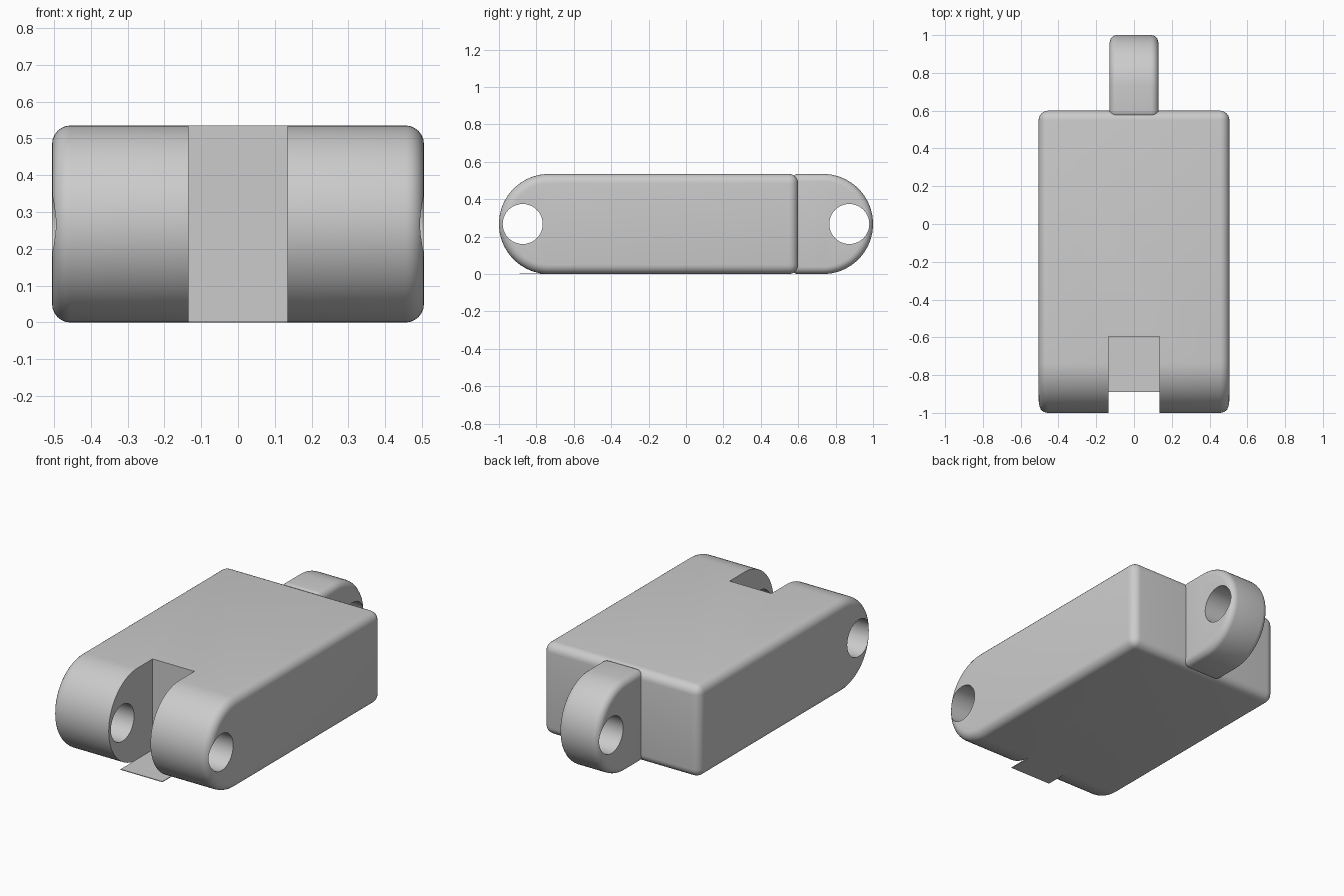
import bpy, bmesh
from math import pi, sin, cos, radians

cube = bpy.data.objects.get("Cube")
if cube:
    bpy.data.objects.remove(cube, do_unlink=True)

HEIGHT = 0.535
R = HEIGHT / 2          # radius of the rounded ends
PIN_Y = 0.873           # distance of the pin holes from the centre
PIN_R = 0.107
SLOT = 0.135            # half width of the front slot
SLOT_END = -0.595

grey = bpy.data.materials.new("plain_grey")
grey.use_nodes = True
colour = (0.6, 0.6, 0.6, 1)
grey.diffuse_color = colour
grey.node_tree.nodes["Principled BSDF"].inputs["Base Color"].default_value = colour


def prism(name, profile, half_width):
    """Extrude a (y, z) outline along x."""
    bm = bmesh.new()
    face = bm.faces.new([bm.verts.new((-half_width, y, z)) for y, z in profile])
    new = bmesh.ops.extrude_face_region(bm, geom=[face])["geom"]
    verts = [g for g in new if isinstance(g, bmesh.types.BMVert)]
    bmesh.ops.translate(bm, verts=verts, vec=(2 * half_width, 0, 0))
    bmesh.ops.recalc_face_normals(bm, faces=bm.faces)
    mesh = bpy.data.meshes.new(name)
    bm.to_mesh(mesh)
    bm.free()
    mesh.materials.append(grey)
    obj = bpy.data.objects.new(name, mesh)
    bpy.context.collection.objects.link(obj)
    return obj


def arc(y, z, radius, start, end, steps):
    angles = [start + (end - start) * i / steps for i in range(steps + 1)]
    return [(y + radius * cos(a), z + radius * sin(a)) for a in angles]


def box(y0, y1, z0, z1):
    return [(y0, z0), (y1, z0), (y1, z1), (y0, z1)]


def pin_cutter(name, y):
    return prism(name, arc(y, R, PIN_R, 0, 2 * pi, 48)[:-1], 1)


def finish(obj, bevel, cutters):
    """Round the outer edges, cut the openings and shade smoothly."""
    bpy.ops.object.select_all(action="DESELECT")
    bpy.context.view_layer.objects.active = obj
    obj.select_set(True)
    mod = obj.modifiers.new("rounding", "BEVEL")
    mod.width, mod.segments = bevel, 6
    mod.limit_method, mod.angle_limit = "ANGLE", radians(40)
    bpy.ops.object.modifier_apply(modifier=mod.name)
    for cutter in cutters:
        mod = obj.modifiers.new("cut", "BOOLEAN")
        mod.operation, mod.solver, mod.object = "DIFFERENCE", "EXACT", cutter
        bpy.ops.object.modifier_apply(modifier=mod.name)
        bpy.data.objects.remove(cutter, do_unlink=True)
    bpy.ops.object.shade_smooth_by_angle(angle=radians(30))


# Main block with a round front, a slot and a pin hole
outline = arc(-1 + R, R, R, pi / 2, 3 * pi / 2, 36) + [(0.6, 0), (0.6, HEIGHT)]
body = prism("body", outline, 0.505)
slot = prism("slot_cutter", box(-1.5, SLOT_END, -0.5, 1), SLOT)
finish(body, 0.05, [slot, pin_cutter("front_pin_cutter", -PIN_Y)])

# Rear lug, meeting the block just behind its rounded edge
outline = arc(1 - R, R, R, -pi / 2, pi / 2, 36) + [(0.56, HEIGHT), (0.56, 0)]
lug = prism("rear_lug", outline, 0.13)
finish(lug, 0.04, [pin_cutter("rear_pin_cutter", PIN_Y)])

# Thin sheet across the bottom of the slot
prism("slot_floor", box(-0.89, SLOT_END, 0, 0.004), SLOT)
